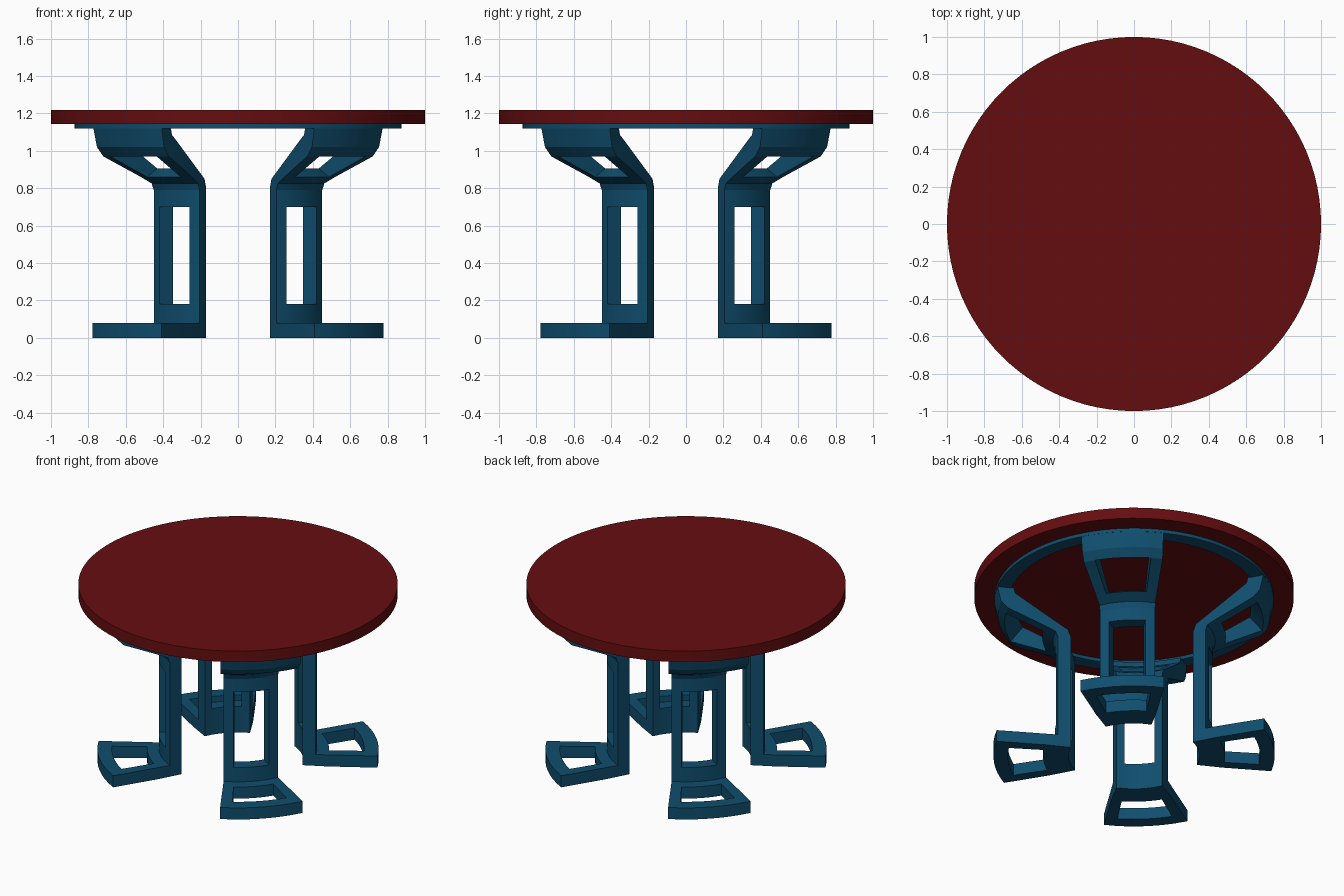
import bpy, bmesh
from math import radians, sin, cos, pi

if "Cube" in bpy.data.objects:
    bpy.data.objects.remove(bpy.data.objects["Cube"])


def material(name, color):
    m = bpy.data.materials.new(name)
    m.diffuse_color = color
    m.use_nodes = True
    m.node_tree.nodes["Principled BSDF"].inputs["Base Color"].default_value = m.diffuse_color
    return m


RED = material("dark_red", (0.13, 0.004, 0.005, 1))
BLUE = material("deep_blue", (0.005, 0.075, 0.155, 1))


def finish(bm, name, mat):
    bmesh.ops.recalc_face_normals(bm, faces=bm.faces[:])
    me = bpy.data.meshes.new(name)
    bm.to_mesh(me)
    bm.free()
    ob = bpy.data.objects.new(name, me)
    bpy.context.collection.objects.link(ob)
    me.materials.append(mat)
    bpy.ops.object.select_all(action='DESELECT')
    ob.select_set(True)
    bpy.context.view_layer.objects.active = ob
    bpy.ops.object.shade_smooth_by_angle(angle=radians(15))
    return ob


# leg stations from foot tip to top:
# (outer r, outer z, inner r, inner z, half angle, window half angle)
STATIONS = [
    (0.88, 0.08, 0.88, 0.00, 17.3, 12.5),
    (0.79, 0.08, 0.79, 0.00, 17.8, 12.5),
    (0.57, 0.08, 0.57, 0.00, 19.5, 12.8),
    (0.495, 0.08, 0.41, 0.00, 20.5, 13.25),
    (0.495, 0.18, 0.41, 0.18, 20.5, 13.25),
    (0.495, 0.70, 0.41, 0.70, 20.5, 13.25),
    (0.495, 0.79, 0.41, 0.80, 20.5, 13.25),
    (0.508, 0.825, 0.428, 0.85, 20.3, 13.0),
    (0.575, 0.86, 0.51, 0.905, 19.5, 12.8),
    (0.81, 0.97, 0.73, 1.06, 17.8, 12.5),
    (0.852, 1.02, 0.76, 1.085, 17.3, 12.5),
    (0.875, 1.125, 0.77, 1.125, 17.2, 12.5),
]
WINDOW_ROWS = {1, 4, 8}   # foot, column and bracket openings
MID = 6                   # columns across the opening


def leg(name, heading):
    bm = bmesh.new()
    outer, inner = [], []
    for ro, zo, ri, zi, a, b in STATIONS:
        angs = [-a] + [-b + 2 * b * k / MID for k in range(MID + 1)] + [a]
        angs = [radians(heading + t) for t in angs]
        outer.append([bm.verts.new((ro * cos(t), ro * sin(t), zo)) for t in angs])
        inner.append([bm.verts.new((ri * cos(t), ri * sin(t), zi)) for t in angs])
    rows, cols = len(STATIONS) - 1, MID + 2

    def solid(i, j):
        if not (0 <= i < rows and 0 <= j < cols):
            return False
        return not (i in WINDOW_ROWS and 0 < j < cols - 1)

    for i in range(rows):
        for j in range(cols):
            if not solid(i, j):
                continue
            ring = [(i, j), (i, j + 1), (i + 1, j + 1), (i + 1, j)]
            bm.faces.new([outer[p][q] for p, q in ring])
            bm.faces.new([inner[p][q] for p, q in reversed(ring)])
            # walls wherever the neighbouring cell is open
            sides = [(i - 1, j), (i, j + 1), (i + 1, j), (i, j - 1)]
            for k, n in enumerate(sides):
                if not solid(*n):
                    (p, q), (r, s) = ring[k], ring[(k + 1) % 4]
                    bm.faces.new((outer[p][q], inner[p][q], inner[r][s], outer[r][s]))
    return finish(bm, name, BLUE)


def lathe(name, profile, mat, n=96):
    bm = bmesh.new()
    rings = [[bm.verts.new((r * cos(2 * pi * k / n), r * sin(2 * pi * k / n), z))
              for k in range(n)] for r, z in profile]
    for a, b in zip(rings, rings[1:] + rings[:1]):
        for k in range(n):
            bm.faces.new((a[k], a[(k + 1) % n], b[(k + 1) % n], b[k]))
    return finish(bm, name, mat)


# four legs on the diagonals
for idx, side in enumerate(("back_right", "back_left", "front_left", "front_right")):
    leg(f"leg_{side}", 45 + 90 * idx)

# support ring under the top
lathe("support_ring", [(0.875, 1.12), (0.875, 1.143), (0.785, 1.143), (0.785, 1.12)], BLUE)

# round table top
bm = bmesh.new()
bmesh.ops.create_cone(bm, cap_ends=True, segments=96, radius1=1, radius2=1, depth=0.076)
bmesh.ops.translate(bm, verts=bm.verts[:], vec=(0, 0, 1.181))
finish(bm, "table_top", RED)
